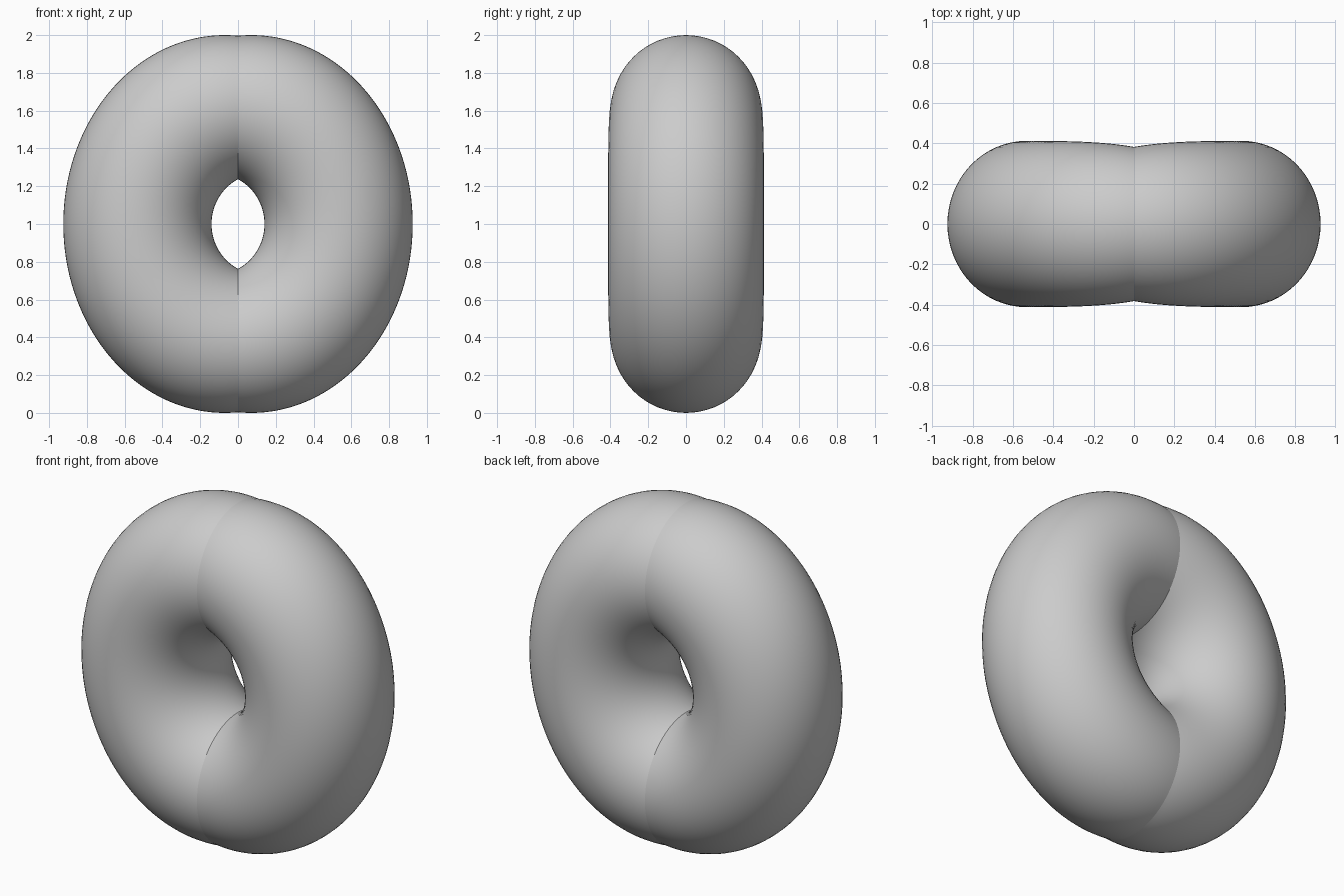
import bpy, bmesh
from math import pi, sin, cos, acos, radians

if "Cube" in bpy.data.objects:
    bpy.data.objects.remove(bpy.data.objects["Cube"])

SEG, SIDES = 96, 64
OUT_C, OUT_A, OUT_B = 0.07, 0.855, 1.0        # outer rim ellipse of the half ring
IN_C, IN_A = -0.12, 0.26                      # inner rim ellipse of the half ring
IN_B = 0.237 / sin(acos(-IN_C / IN_A))

def rim(c, a, b, u):
    """Point (x, z) on a rim; u runs from -1 (bottom seam) to 1 (top seam)."""
    t = u * acos(-c / a)
    return c + a * cos(t), 1 + b * sin(t)

# Right half of the ring: oval sections spanning the inner and outer rims
bm = bmesh.new()
rings = []
for i in range(SEG + 1):
    u = 2 * i / SEG - 1
    ox, oz = rim(OUT_C, OUT_A, OUT_B, u)
    ix, iz = rim(IN_C, IN_A, IN_B, u)
    depth = 0.382 + 0.03 * (1 - abs(u) ** 5)  # slightly pinched at the seam
    ring = []
    for j in range(SIDES):
        a = 2 * pi * j / SIDES
        k = (1 + cos(a)) / 2
        x = max(0, ix + (ox - ix) * k)
        ring.append(bm.verts.new((x, depth * sin(a), iz + (oz - iz) * k)))
    rings.append(ring)
for r0, r1 in zip(rings, rings[1:]):
    for j in range(SIDES):
        n = (j + 1) % SIDES
        bm.faces.new((r0[j], r0[n], r1[n], r1[j]))
bmesh.ops.recalc_face_normals(bm, faces=bm.faces)
# Make sure the normals point outwards
bm.faces.ensure_lookup_table()
f = max(bm.faces, key=lambda f: f.calc_center_median().x)
if f.normal.x < 0:
    bmesh.ops.reverse_faces(bm, faces=bm.faces)

mesh = bpy.data.meshes.new("ring")
bm.to_mesh(mesh)
bm.free()
ob = bpy.data.objects.new("ring", mesh)
bpy.context.collection.objects.link(ob)
bpy.context.view_layer.objects.active = ob
ob.select_set(True)
bpy.ops.object.shade_smooth()

# Left half, unmerged so the seam stays a crisp crease
mirror = ob.modifiers.new("left_half", 'MIRROR')
mirror.use_mirror_merge = False
